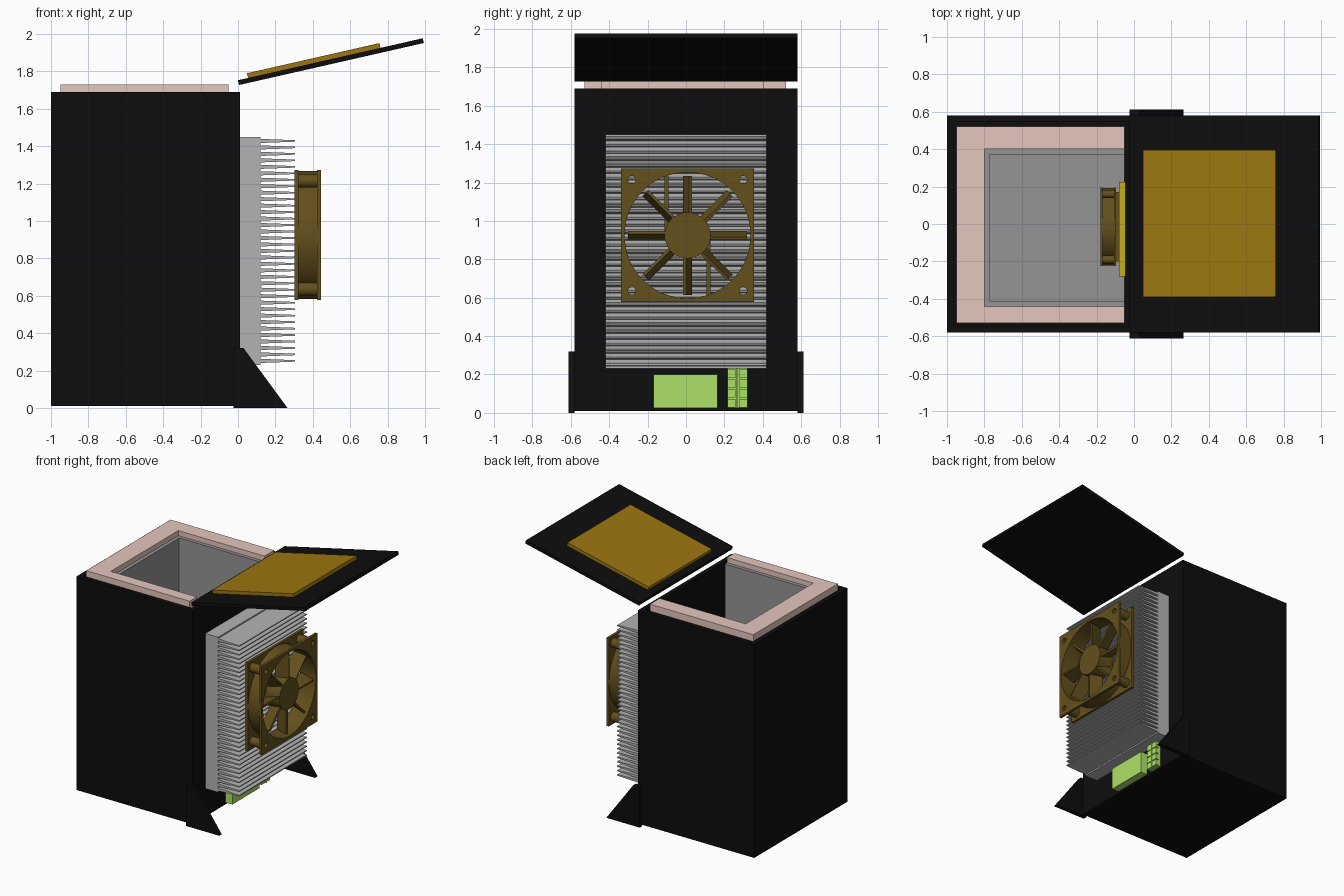
import bpy, bmesh, math
from mathutils import Matrix, Vector

if "Cube" in bpy.data.objects:
    bpy.data.objects.remove(bpy.data.objects["Cube"])

def mat(name, rgb):
    m = bpy.data.materials.new(name)
    m.diffuse_color = (*rgb, 1)
    m.use_nodes = True
    m.node_tree.nodes["Principled BSDF"].inputs["Base Color"].default_value = m.diffuse_color
    return m

BLACK = mat("black", (0.004, 0.004, 0.004))
PINK = mat("pink_foam", (0.78, 0.57, 0.51))
GOLD = mat("gold_foam", (0.33, 0.18, 0.005))
BROWN = mat("fan_brown", (0.125, 0.08, 0.012))
YELLOW = mat("yellow", (0.55, 0.42, 0.01))
GREEN = mat("green", (0.42, 0.75, 0.14))
LINER = mat("liner_grey", (0.3, 0.3, 0.3))
METAL = mat("metal_grey", (0.45, 0.45, 0.45))

# local profile axes (u, v, thickness) mapped to world axes
AXES = {'x': Matrix(((0, 0, 1, 0), (1, 0, 0, 0), (0, 1, 0, 0), (0, 0, 0, 1))),
        'y': Matrix(((1, 0, 0, 0), (0, 0, -1, 0), (0, 1, 0, 0), (0, 0, 0, 1))),
        'z': Matrix.Identity(4)}

def new_object(name, mesh, material):
    ob = bpy.data.objects.new(name, mesh)
    bpy.context.collection.objects.link(ob)
    mesh.materials.clear()
    mesh.materials.append(material)
    return ob

def smooth(ob):
    bpy.ops.object.select_all(action='DESELECT')
    ob.select_set(True)
    bpy.context.view_layer.objects.active = ob
    bpy.ops.object.shade_smooth_by_angle(angle=math.radians(35))

def plate(name, loops, lo, hi, axis, material, rounded=False):
    """Flat profile (outer loop plus hole loops) extruded from lo to hi along axis."""
    cu = bpy.data.curves.new(name, 'CURVE')
    cu.dimensions, cu.fill_mode, cu.extrude = '2D', 'BOTH', (hi - lo) / 2
    for pts in loops:
        sp = cu.splines.new('POLY')
        sp.points.add(len(pts) - 1)
        for p, (u, v) in zip(sp.points, pts):
            p.co = (u, v, 0, 1)
        sp.use_cyclic_u = True
    tmp = bpy.data.objects.new("tmp", cu)
    bpy.context.collection.objects.link(tmp)
    dg = bpy.context.evaluated_depsgraph_get()
    me = bpy.data.meshes.new_from_object(tmp.evaluated_get(dg))
    bpy.data.objects.remove(tmp)
    me.transform(AXES[axis] @ Matrix.Translation((0, 0, (lo + hi) / 2)))
    bm = bmesh.new()
    bm.from_mesh(me)
    bmesh.ops.remove_doubles(bm, verts=bm.verts, dist=1e-5)
    bmesh.ops.recalc_face_normals(bm, faces=bm.faces)
    for f in bm.faces:
        f.smooth = False
    bm.to_mesh(me)
    ob = new_object(name, me, material)
    if rounded:
        smooth(ob)
    return ob

def rect(u0, u1, v0, v1):
    return [(u0, v0), (u1, v0), (u1, v1), (u0, v1)]

def circle(cu, cv, r, n):
    return [(cu + r * math.cos(2 * math.pi * i / n), cv + r * math.sin(2 * math.pi * i / n)) for i in range(n)]

def add_cube(bm, lo, hi, m=Matrix.Identity(4)):
    lo, hi = Vector(lo), Vector(hi)
    return bmesh.ops.create_cube(bm, size=1, matrix=m @ Matrix.Translation((lo + hi) / 2)
                                 @ Matrix.Diagonal((*(hi - lo), 1)))

def box(name, lo, hi, material, m=Matrix.Identity(4)):
    bm = bmesh.new()
    add_cube(bm, lo, hi, m)
    me = bpy.data.meshes.new(name)
    bm.to_mesh(me)
    return new_object(name, me, material)

# outer shell: box with open top
bm = bmesh.new()
add_cube(bm, (-1, -0.58, 0.01), (0.01, 0.58, 1.69))
bm.normal_update()
top = [f for f in bm.faces if f.normal.z > 0.9]
bmesh.ops.inset_region(bm, faces=top, thickness=0.05)
for f in bmesh.ops.extrude_discrete_faces(bm, faces=top)['faces']:
    for v in f.verts:
        v.co.z = 0.06
me = bpy.data.meshes.new("outer_shell")
bm.to_mesh(me)
new_object("outer_shell", me, BLACK)

# U-shaped foam insulation and inner liner, both open toward the cooling unit
def u_shape(x0, x1, y0, y1, tx, t0, t1):
    return [(x1, y0), (x0, y0), (x0, y1), (x1, y1), (x1, y1 - t1), (x0 + tx, y1 - t1),
            (x0 + tx, y0 + t0), (x1, y0 + t0)]

plate("foam_walls", [u_shape(-0.95, -0.05, -0.53, 0.52, 0.15, 0.09, 0.12)], 0.06, 1.73, 'z', PINK)
box("foam_floor", (-0.80, -0.44, 0.06), (-0.05, 0.40, 0.20), PINK)
plate("liner_walls", [u_shape(-0.80, -0.05, -0.44, 0.40, 0.028, 0.028, 0.028)], 0.20, 1.69, 'z', LINER)
box("liner_floor", (-0.772, -0.412, 0.20), (-0.05, 0.372, 0.228), LINER)

# tilted lid with its foam pad
tilt = Matrix.Translation((0.005, 0, 1.727)) @ Matrix.Rotation(math.radians(-12.8), 4, 'Y')
box("lid", (0, -0.58, 0), (1.014, 0.58, 0.026), BLACK, tilt)
box("lid_pad", (0.056, -0.39, 0.026), (0.782, 0.395, 0.052), GOLD, tilt)

# side feet
for name, y in (("foot_front", -0.612), ("foot_back", 0.58)):
    plate(name, [[(-0.025, 0), (0.265, 0), (0.03, 0.32), (-0.025, 0.32)]], -y - 0.032, -y, 'y', BLACK)

# finned heat sink: comb profile extruded across the width
comb = [(0.01, 1.45), (0.01, 0.23), (0.12, 0.23)]
count = 35
for i in range(count):
    z = 0.252 + i * (1.428 - 0.252) / (count - 1)
    comb += [(0.12, z - 0.011), (0.305, z - 0.004), (0.305, z + 0.004), (0.12, z + 0.011)]
comb.append((0.12, 1.45))
plate("heat_sink", [comb], -0.42, 0.42, 'y', METAL)

# axial fan along x: two flanges, tube, corner posts, hub, blades and struts
def fan(prefix, x, y, z, s, facing):
    half, corner = 0.347, 0.29
    corners = [(a, b) for a in (-corner, corner) for b in (-corner, corner)]
    holes = [circle(a, b, 0.02, 16) for a, b in corners]
    flange = [rect(-half, half, -half, half), circle(0, 0, 0.328, 64)] + holes
    parts = [plate("flange_rear", flange, 0, 0.02, 'x', BROWN),
             plate("flange_front", flange, 0.12, 0.14, 'x', BROWN),
             plate("tube", [circle(0, 0, 0.343, 64), circle(0, 0, 0.328, 64)], 0.02, 0.12, 'x', BROWN, True),
             plate("hub", [circle(0, 0, 0.12, 40)], 0.004, 0.136, 'x', BROWN, True)]
    for i, (a, b) in enumerate(corners):
        parts.append(plate(f"post_{i}", [circle(a, b, 0.036, 20), circle(a, b, 0.02, 16)],
                           0.02, 0.12, 'x', BROWN, True))
    bm = bmesh.new()
    for i in range(8):
        m = (Matrix.Translation((0.078, 0, 0)) @ Matrix.Rotation(i * math.pi / 4, 4, 'X')
             @ Matrix.Rotation(math.radians(17), 4, 'Z'))
        add_cube(bm, (-0.052, -0.008, 0.10), (0.052, 0.008, 0.31), m)
    me = bpy.data.meshes.new("blades")
    bm.to_mesh(me)
    parts.append(new_object("blades", me, BROWN))
    for i, side in enumerate((-1, 1)):
        parts.append(box(f"strut_{i}", (0, side * 0.11 - 0.01, min(0, -side * 0.31)),
                         (0.015, side * 0.11 + 0.01, max(0, -side * 0.31)), BROWN))
    place = (Matrix.Translation((x, y, z)) @ Matrix.Rotation(0 if facing > 0 else math.pi, 4, 'Z')
             @ Matrix.Scale(s, 4))
    for ob in parts:
        ob.data.transform(place)
        ob.name = f"{prefix}_{ob.name.split('.')[0]}"

fan("outer_fan", 0.303, 0.008, 0.925, 1.0, 1)
fan("inner_fan", -0.095, -0.015, 0.925, 0.605, -1)

# cold plate behind the inner fan
box("cold_plate", (-0.08, -0.28, 0.67), (-0.045, 0.225, 1.18), YELLOW)
box("inner_fan_spacer", (-0.095, -0.2, 0.74), (-0.08, 0.17, 1.11), BROWN)

# control board and terminal block
box("control_module", (0.01, -0.17, 0.025), (0.07, 0.165, 0.20), GREEN)
box("terminal_back", (0.01, 0.215, 0.025), (0.03, 0.32, 0.23), GREEN)
for i in range(4):
    for j, (y0, y1) in enumerate(((0.215, 0.258), (0.277, 0.32))):
        z = 0.025 + i * 0.0513
        box(f"terminal_{i}_{j}", (0.03, y0, z + 0.003), (0.055, y1, z + 0.048), GREEN)
box("terminal_rib", (0.03, 0.263, 0.025), (0.06, 0.272, 0.23), GREEN)
